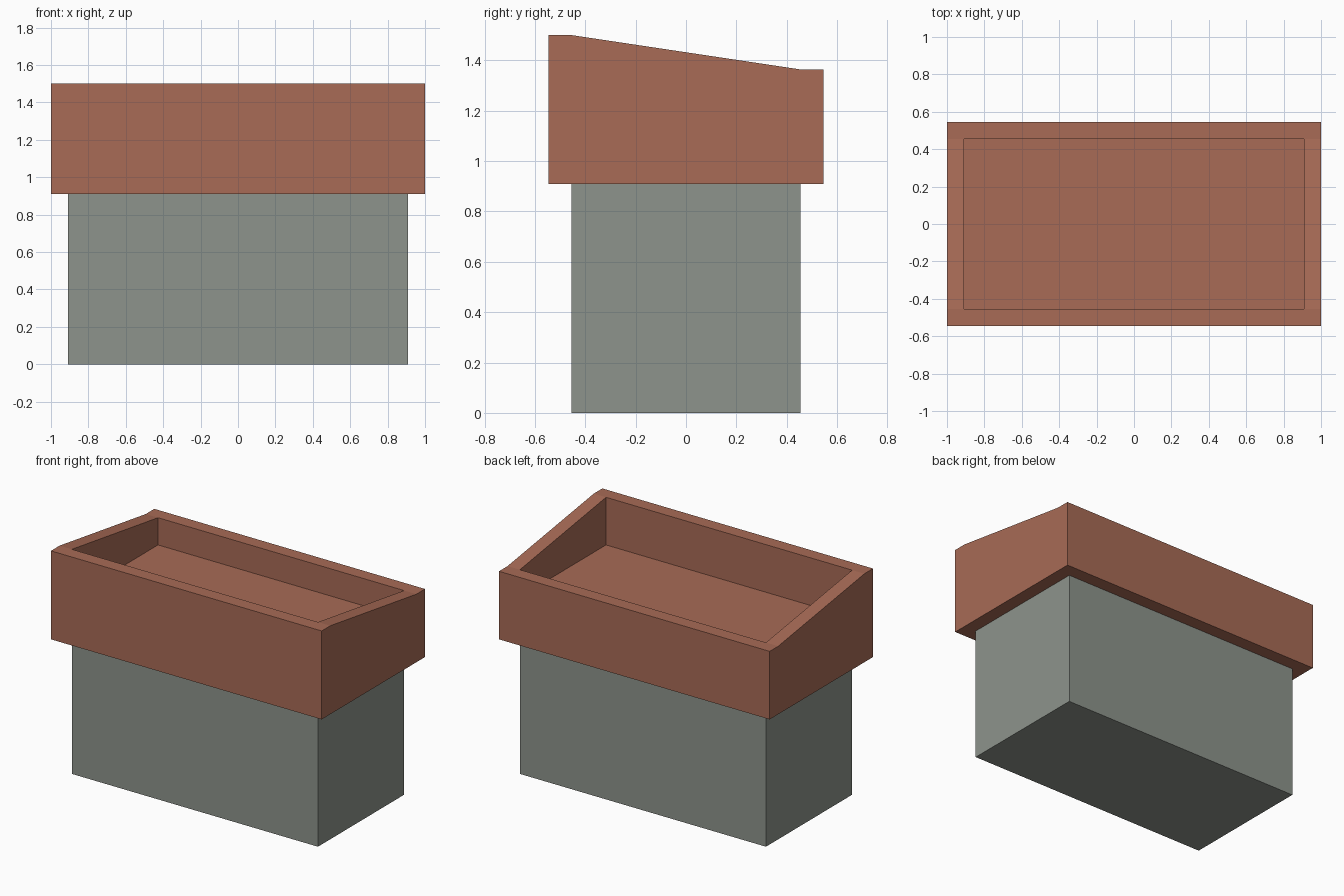
import bpy, bmesh

if "Cube" in bpy.data.objects:
    bpy.data.objects.remove(bpy.data.objects["Cube"])

U = 1 / 11                                   # module the whole model is based on
OX, OY, IX, IY = 11 * U, 6 * U, 10 * U, 5 * U  # outer and inner half sizes
Z_BASE, Z_FLOOR, Z_BACK, Z_FRONT = 10 * U, 13 * U, 15 * U, 16.5 * U


def material(name, rgb):
    m = bpy.data.materials.new(name)
    m.diffuse_color = (*rgb, 1)
    m.use_nodes = True
    m.node_tree.nodes["Principled BSDF"].inputs["Base Color"].default_value = m.diffuse_color
    return m


def add_object(name, bm, mat):
    bmesh.ops.recalc_face_normals(bm, faces=bm.faces[:])
    me = bpy.data.meshes.new(name)
    bm.to_mesh(me)
    bm.free()
    me.materials.append(mat)
    ob = bpy.data.objects.new(name, me)
    bpy.context.collection.objects.link(ob)
    return ob


grey = material("stone grey", (0.27, 0.296, 0.262))
red = material("brick red", (0.392, 0.147, 0.093))

# Pedestal block
bm = bmesh.new()
bmesh.ops.create_cube(bm, size=1)
for v in bm.verts:
    v.co = (v.co.x * 2 * IX, v.co.y * 2 * IY, (v.co.z + 0.5) * Z_BASE)
add_object("pedestal", bm, grey)

# Tray: sloping 3x3 top grid, middle sunk to the floor, border dropped as walls
bm = bmesh.new()
xs = (-OX, -IX, IX, OX)
rows = ((-OY, Z_FRONT), (-IY, Z_FRONT), (IY, Z_BACK), (OY, Z_BACK))
grid = [[bm.verts.new((x, y, z)) for x in xs] for y, z in rows]
for j in range(3):
    for i in range(3):
        f = bm.faces.new((grid[j][i], grid[j][i + 1],
                          grid[j + 1][i + 1], grid[j + 1][i]))
        if i == j == 1:
            middle = f

# outer walls and underside
border = [e for e in bm.edges if e.is_boundary]
new = bmesh.ops.extrude_edge_only(bm, edges=border)["geom"]
for g in new:
    if isinstance(g, bmesh.types.BMVert):
        g.co.z = Z_BASE
bmesh.ops.holes_fill(bm, edges=[e for e in bm.edges if e.is_boundary], sides=0)

# recess
for f in bmesh.ops.extrude_discrete_faces(bm, faces=[middle])["faces"]:
    for v in f.verts:
        v.co.z = Z_FLOOR
add_object("sloped_tray", bm, red)
